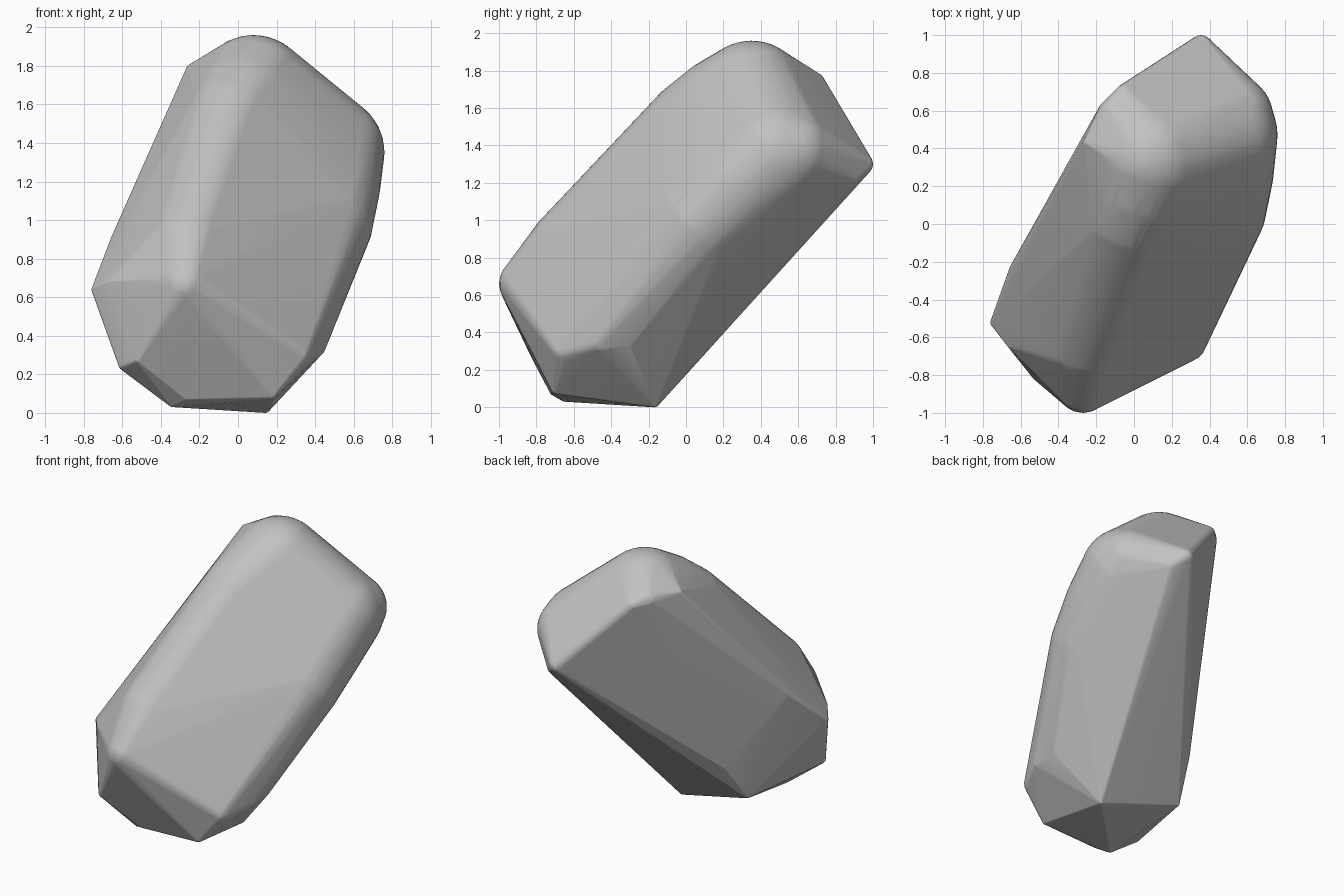
import bpy, bmesh, math
from mathutils import Matrix, Vector

cube = bpy.data.objects.get("Cube")
if cube:
    bpy.data.objects.remove(cube, do_unlink=True)

# Each corner of the stone is a ball: centre x, y, z and rounding radius
CORNERS = [
    # broad rounded crown and the long rib below it
    (0.08, 0.35, 1.66, 0.30), (0.03, 0.20, 1.595, 0.28),
    (-0.03, 0.04, 1.505, 0.25), (-0.25, -0.615, 0.855, 0.22),
    # rounded shoulder and side ridge
    (0.46, 0.47, 1.35, 0.30), (0.52, 0.57, 1.37, 0.215),
    (0.45, 0.28, 1.19, 0.29), (0.43, 0.08, 0.99, 0.27),
    # back corners
    (-0.24, 0.43, 1.78, 0.03), (-0.11, 0.58, 1.76, 0.085), (-0.05, 0.69, 1.74, 0.05),
    (0.355, 0.94, 1.30, 0.06), (0.42, 0.87, 1.24, 0.06),
    # blunt front nose and side edge
    (-0.27, -0.86, 0.66, 0.14), (-0.63, -0.24, 0.90, 0.03),
    (-0.73, -0.52, 0.64, 0.03), (-0.65, -0.64, 0.68, 0.02),
    (-0.59, -0.69, 0.25, 0.03), (-0.51, -0.80, 0.28, 0.03),
    # underside and lower side corners
    (0.29, -0.635, 0.31, 0.09), (0.38, -0.46, 0.36, 0.08), (0.41, -0.30, 0.35, 0.04),
    (0.14, -0.17, 0.03, 0.03), (0.17, -0.69, 0.10, 0.03), (-0.27, -0.70, 0.09, 0.03),
    (-0.34, -0.65, 0.05, 0.02), (-0.43, -0.08, 0.18, 0.02), (-0.365, 0.085, 0.44, 0.03),
]

# Stretch one skin around all the corner balls
bm = bmesh.new()
for x, y, z, r in CORNERS:
    bmesh.ops.create_icosphere(bm, subdivisions=4 if r > 0.2 else 3, radius=r,
                               matrix=Matrix.Translation((x, y, z)))
hull = bmesh.ops.convex_hull(bm, input=bm.verts, use_existing_faces=False)
keep = {g for g in hull["geom"] if isinstance(g, bmesh.types.BMFace)}
bmesh.ops.delete(bm, geom=[f for f in bm.faces if f not in keep], context="FACES")
bmesh.ops.delete(bm, geom=[v for v in bm.verts if not v.link_faces], context="VERTS")
bmesh.ops.recalc_face_normals(bm, faces=bm.faces)
low = min(v.co.z for v in bm.verts)
bmesh.ops.translate(bm, verts=bm.verts, vec=Vector((0, 0, -low)))

mesh = bpy.data.meshes.new("stone")
bm.to_mesh(mesh)
bm.free()
stone = bpy.data.objects.new("stone", mesh)
bpy.context.collection.objects.link(stone)

# Plain grey stone colour
grey = bpy.data.materials.new("stone grey")
grey.use_nodes = True
colour = (0.54, 0.54, 0.54, 1)
grey.diffuse_color = colour
grey.node_tree.nodes["Principled BSDF"].inputs["Base Color"].default_value = colour
mesh.materials.append(grey)

# Soft rounded edges beside flat faces
bpy.ops.object.select_all(action="DESELECT")
stone.select_set(True)
bpy.context.view_layer.objects.active = stone
bpy.ops.object.shade_smooth_by_angle(angle=math.radians(40))
weighted = stone.modifiers.new("flat_face_normals", "WEIGHTED_NORMAL")
weighted.keep_sharp = True
